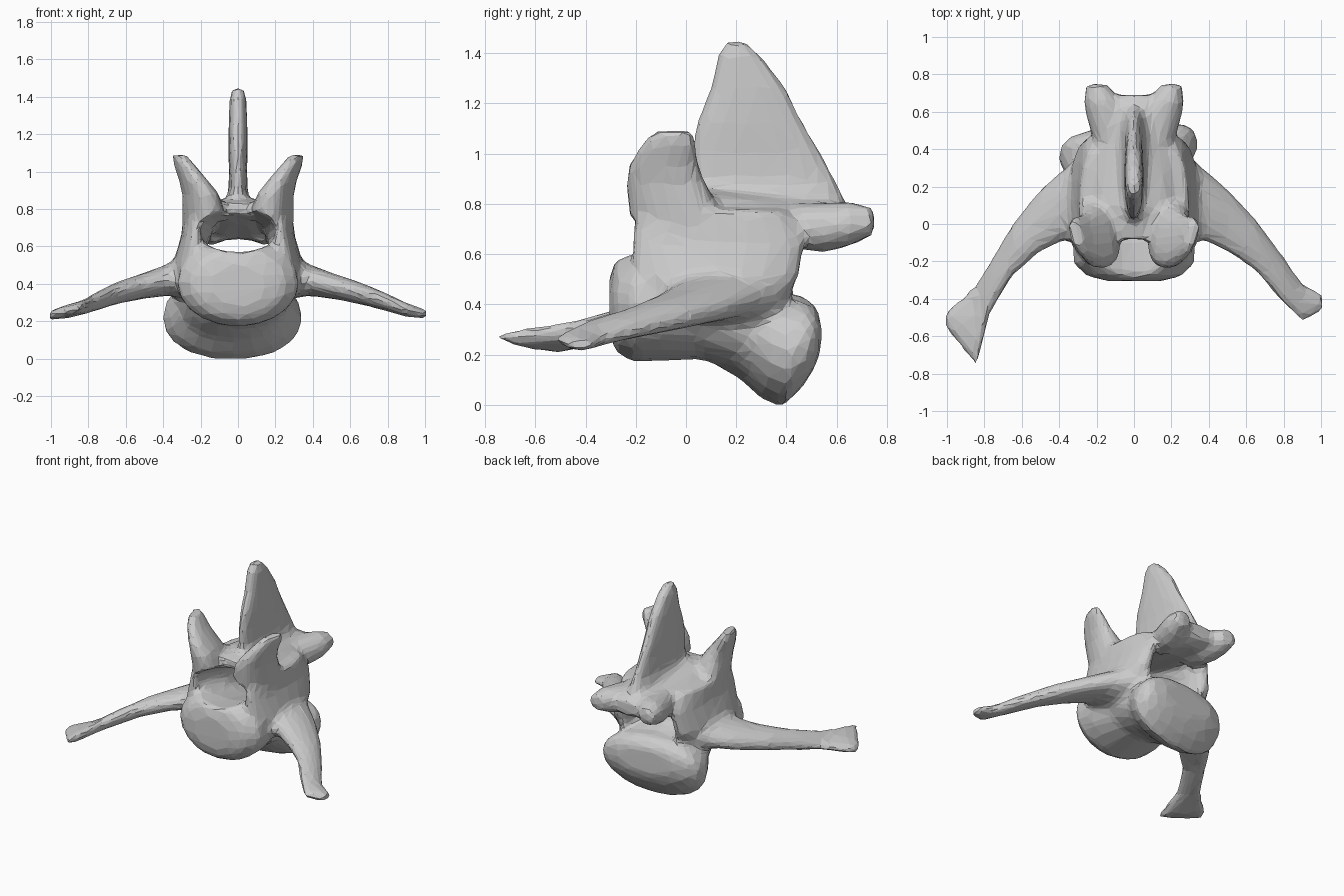
import bpy
import bmesh
from math import cos, sin, pi, radians
from mathutils import Vector, Matrix

if "Cube" in bpy.data.objects:
    bpy.data.objects.remove(bpy.data.objects["Cube"])

bone = bpy.data.materials.new("bone_grey")
bone.use_nodes = True
bone.diffuse_color = (0.6, 0.6, 0.6, 1)
bone.node_tree.nodes["Principled BSDF"].inputs["Base Color"].default_value = (0.6, 0.6, 0.6, 1)

SIDES = 20
X, Y, Z = Vector((1, 0, 0)), Vector((0, 1, 0)), Vector((0, 0, 1))


def loft(bm, rings, u, v, power=1.0, flip=False, turn=0):
    """Skin rounded rings given as (centre, half size along u, half size along v)."""
    spin = Matrix.Rotation(radians(turn), 3, u.cross(v))
    mirror = Vector((-1, 1, 1)) if flip else Vector((1, 1, 1))
    loops = []
    for centre, ru, rv in rings:
        loop = []
        for i in range(SIDES):
            c, s = cos(2 * pi * i / SIDES), sin(2 * pi * i / SIDES)
            c = abs(c) ** power * (1 if c > 0 else -1)
            s = abs(s) ** power * (1 if s > 0 else -1)
            p = Vector(centre) + spin @ (u * (c * ru) + v * (s * rv))
            loop.append(bm.verts.new(p * mirror))
        loops.append(loop)
    faces = [bm.faces.new(loops[0]), bm.faces.new(loops[-1][::-1])]
    for a, b in zip(loops, loops[1:]):
        for i in range(SIDES):
            j = (i + 1) % SIDES
            faces.append(bm.faces.new((a[j], a[i], b[i], b[j])))
    bmesh.ops.recalc_face_normals(bm, faces=faces)


def finish(name, bm):
    mesh = bpy.data.meshes.new(name)
    bm.to_mesh(mesh)
    bm.free()
    mesh.materials.append(bone)
    obj = bpy.data.objects.new(name, mesh)
    bpy.context.collection.objects.link(obj)
    return obj


bm = bmesh.new()

# Front of the body: convex face, narrowing to a waist
loft(bm, [((0, y, z), rx, rz) for y, z, rx, rz in (
    (-.305, .39, .15, .11), (-.28, .4, .25, .19), (-.21, .405, .325, .235),
    (-.1, .4, .325, .225), (.06, .38, .28, .2), (.25, .32, .28, .2))], X, Z)

# Back of the body: lower, wider end, slightly askew
loft(bm, [((-.03, y, z), rx, rz) for y, z, rx, rz in (
    (.1, .35, .25, .18), (.22, .3, .29, .2), (.3, .245, .34, .22),
    (.38, .215, .375, .225), (.45, .25, .365, .19), (.495, .27, .32, .14),
    (.52, .28, .22, .09))], X + Y * .1, Z, .9)

# Side walls rising into the front joint processes
wall = ((.24, .1, .35, .1, .25), (.25, .12, .5, .1, .33), (.225, .13, .65, .08, .35),
        (.2, .1, .78, .09, .3))
horn = ((.2, -.03, .66, .08, .19), (.185, -.05, .78, .105, .185), (.2, -.08, .88, .09, .165),
        (.235, -.09, .95, .07, .145), (.285, -.07, 1.03, .05, .12), (.315, -.05, 1.09, .035, .08))

# Rear joint processes
rear = ((.1, .4, .71, .1, .09), (.14, .55, .705, .11, .1), (.17, .65, .72, .1, .09),
        (.2, .75, .73, .06, .055))

for flip in (False, True):
    loft(bm, [((x, y, z), rx, ry) for x, y, z, rx, ry in wall], X, Y, .95, flip)
    loft(bm, [((x, y, z), rx, ry) for x, y, z, rx, ry in horn], X, Y, .9, flip, -15)
    loft(bm, [((x, y, z), rx, rz) for x, y, z, rx, rz in rear], X, Z, 1, flip)

# Arch roof
loft(bm, [((0, y, z), rx, rz) for y, z, rx, rz in (
    (-.08, .8, .17, .035), (.08, .79, .21, .07), (.3, .75, .21, .09),
    (.45, .73, .19, .095), (.6, .72, .2, .09), (.69, .72, .17, .05))], X, Z)

# Spine: tall thin fin, widening where it meets the roof
loft(bm, [((0, (a + b) / 2, z), rx, (b - a) / 2) for z, a, b, rx in (
    (.74, -.06, .64, .14), (.82, -.02, .63, .08), (.89, .02, .6, .052), (1.0, .02, .54, .048),
    (1.12, .04, .47, .052), (1.26, .095, .4, .05), (1.39, .125, .3, .045),
    (1.45, .16, .23, .03))], X, Y, .8)

# Side wings with a broad web at the root, sweeping forward and down;
# the right tip flares further forward
root = ((.2, .15, .45, .29, .15), (.28, .14, .44, .24, .12), (.38, .1, .42, .19, .085),
        (.5, .02, .39, .17, .07))
left_tip = ((.65, -.11, .35, .14, .06), (.8, -.3, .3, .13, .048),
            (.9, -.42, .26, .105, .038), (1.01, -.42, .235, .045, .025))
right_tip = ((.65, -.14, .35, .14, .06), (.77, -.34, .3, .14, .05),
             (.84, -.54, .27, .23, .038), (.92, -.53, .25, .14, .036),
             (1.01, -.51, .23, .045, .025))
for tip, flip in ((left_tip, False), (right_tip, True)):
    loft(bm, [((x, y, z), ry, rz) for x, y, z, ry, rz in root + tip], Y, Z, .95, flip)

vertebra = finish("vertebra", bm)

# Canal cutter running through the arch above the body
bm = bmesh.new()
loft(bm, [((0, y, z), rx, rz) for y, z, rx, rz in (
    (-.45, .71, .22, .13), (-.1, .67, .2, .11), (.1, .62, .17, .1),
    (.45, .54, .17, .105), (.8, .5, .22, .13))], X, Z)
canal = finish("canal_cutter", bm)
canal.hide_render = True
canal.hide_set(True)


def modifier(kind, **settings):
    mod = vertebra.modifiers.new(kind.title(), kind)
    for key, value in settings.items():
        setattr(mod, key, value)


# Fuse the parts, open the canal, soften the joins and facet the surface
modifier("REMESH", mode="VOXEL", voxel_size=.016)
modifier("BOOLEAN", operation="DIFFERENCE", object=canal, solver="EXACT")
modifier("REMESH", mode="VOXEL", voxel_size=.016)
modifier("SMOOTH", factor=.5, iterations=12)
modifier("DECIMATE", ratio=.06)
